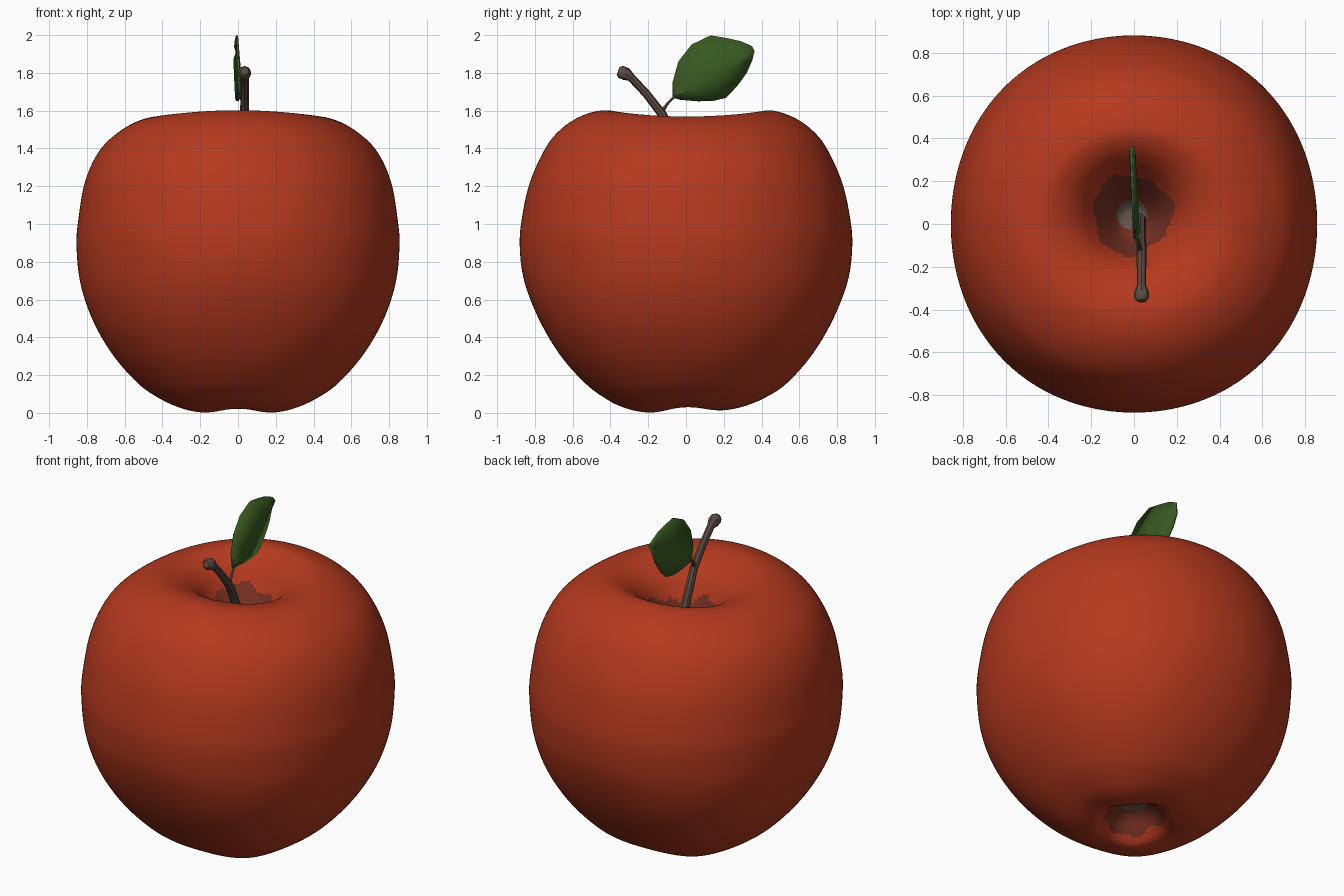
import bpy, bmesh, math
from mathutils import Vector

if "Cube" in bpy.data.objects:
    bpy.data.objects.remove(bpy.data.objects["Cube"])


def material(name, rgb):
    m = bpy.data.materials.new(name)
    m.diffuse_color = (*rgb, 1)
    m.use_nodes = True
    m.node_tree.nodes["Principled BSDF"].inputs["Base Color"].default_value = m.diffuse_color
    return m


red = material("apple red", (0.46, 0.041, 0.013))
brown = material("cavity brown", (0.18, 0.029, 0.016))
grey = material("core grey", (0.15, 0.11, 0.09))
bark = material("stem bark", (0.105, 0.070, 0.055))
green = material("leaf green", (0.040, 0.102, 0.015))


def finish(bm, name, mats, angle=180):
    bmesh.ops.recalc_face_normals(bm, faces=bm.faces[:])
    me = bpy.data.meshes.new(name)
    bm.to_mesh(me)
    bm.free()
    ob = bpy.data.objects.new(name, me)
    bpy.context.collection.objects.link(ob)
    for m in mats:
        me.materials.append(m)
    bpy.ops.object.select_all(action='DESELECT')
    ob.select_set(True)
    bpy.context.view_layer.objects.active = ob
    bpy.ops.object.shade_smooth_by_angle(angle=math.radians(angle))
    return ob


def spline(pts, n):
    """Catmull-Rom curve through the points."""
    pts = [Vector(p) for p in pts]
    p = [2 * pts[0] - pts[1]] + pts + [2 * pts[-1] - pts[-2]]
    out = []
    for i in range(1, len(p) - 2):
        a, b, c, d = p[i - 1:i + 3]
        for k in range(n):
            t = k / n
            out.append(0.5 * (2 * b + (c - a) * t + (2 * a - 5 * b + 4 * c - d) * t * t
                              + (3 * b - a - 3 * c + d) * t ** 3))
    return out + [pts[-1]]


def step(a, b, v):
    t = min(1, max(0, (v - a) / (b - a)))
    return t * t * (3 - 2 * t)


# Apple body: revolved profile (radius, height) from bottom cavity to top cavity
profile = [(0.02, 0.15), (0.07, 0.145), (0.12, 0.115), (0.17, 0.06), (0.23, 0.022),
           (0.33, 0.03), (0.42, 0.075), (0.53, 0.16), (0.66, 0.31), (0.77, 0.50),
           (0.845, 0.70), (0.868, 0.88), (0.857, 1.03), (0.815, 1.22), (0.735, 1.40),
           (0.655, 1.50), (0.55, 1.57), (0.43, 1.602), (0.33, 1.575), (0.25, 1.51),
           (0.19, 1.42), (0.12, 1.30), (0.07, 1.235), (0.02, 1.22)]
SEG = 160
bm = bmesh.new()
rings = []
for r, z in spline(profile, 7):
    ring = []
    for i in range(SEG):
        a = 2 * math.pi * i / SEG
        c, s = math.cos(a), math.sin(a)
        # sides of the rim sit lower than front and back
        rim = step(1.3, 1.55, z) * step(0.1, 0.4, r)
        # four soft lobes around the base
        lobe = step(0.08, 0.22, r) * (1 - step(0.3, 0.55, r)) * (1 - step(0.3, 0.5, z))
        top = step(1.1, 1.5, z) * (1 - step(0.2, 0.5, r))
        zz = z - 0.033 * c * c * rim + lobe * (0.011 * (1 + math.cos(4 * a)) - 0.012 + 0.008 * s)
        # slightly square section, more so in the lower half
        low = step(0.25, 0.45, r) * (1 - step(0.4, 0.85, z))
        q = 1 + (0.007 + 0.012 * low) * (1 - math.cos(4 * a)) * step(0.2, 0.5, r)
        bulge = 0.985 + 0.022 * low + 0.012 * step(1.0, 1.3, z)
        rr = r * q
        ring.append(bm.verts.new((rr * c * bulge - 0.01 * top,
                                  rr * s * 1.014 + 0.04 * top, max(zz, 0))))
    rings.append(ring)
for lo, hi in zip(rings, rings[1:]):
    for i in range(SEG):
        j = (i + 1) % SEG
        bm.faces.new((lo[i], lo[j], hi[j], hi[i]))
bm.faces.new(rings[0])
bm.faces.new(rings[-1])
# Cavities: ragged brown patch with a grey core
for f in bm.faces:
    p = f.calc_center_median()
    upper = p.z > 0.8
    x, y = (p.x + 0.01, p.y - 0.045) if upper else (p.x, p.y)
    r, a = math.hypot(x, y), math.atan2(y, x)
    edge = (0.185 if upper else 0.17) + 0.012 * math.sin(3 * a + 1) + 0.008 * math.sin(7 * a)
    f.material_index = 2 if r < 0.07 else 1 if r < edge else 0
finish(bm, "apple_body", [red, brown, grey])


def tube(name, path, radii, sides, mat):
    bm = bmesh.new()
    path = [Vector(p) for p in path]
    prev = None
    for k, p in enumerate(path):
        d = (path[min(k + 1, len(path) - 1)] - path[max(k - 1, 0)]).normalized()
        u = Vector((1, 0, 0))
        u = (u - d * u.dot(d)).normalized()
        v = d.cross(u)
        ring = [bm.verts.new(p + radii[k] * (math.cos(t) * u + math.sin(t) * v))
                for t in (2 * math.pi * i / sides for i in range(sides))]
        if prev:
            for i in range(sides):
                j = (i + 1) % sides
                bm.faces.new((prev[i], prev[j], ring[j], ring[i]))
        else:
            bm.faces.new(ring)
        prev = ring
    bm.faces.new(prev)
    return finish(bm, name, [mat], 40)


# Stem with knobbed tip, and the thin leaf stalk
tube("stem", [(0.03, 0.03, 1.2), (0.03, -0.05, 1.42), (0.035, -0.125, 1.58), (0.035, -0.21, 1.69),
              (0.035, -0.29, 1.775), (0.035, -0.315, 1.793), (0.035, -0.345, 1.805),
              (0.035, -0.36, 1.81)],
     [0.027, 0.025, 0.024, 0.022, 0.022, 0.034, 0.034, 0.022], 8, bark)
tube("leaf_stalk", [(0.032, -0.13, 1.59), (0.024, -0.10, 1.635), (0.014, -0.05, 1.685)],
     [0.014, 0.008, 0.007], 6, bark)

# Leaf: midrib with upper and lower edges (y, z), creased along the middle
upper = [(-0.07, 1.75), (-0.04, 1.86), (0.03, 1.95), (0.13, 1.998), (0.21, 1.985),
         (0.29, 1.967), (0.35, 1.94)]
lower = [(-0.03, 1.66), (0.06, 1.651), (0.14, 1.652), (0.21, 1.668), (0.27, 1.73),
         (0.32, 1.80), (0.35, 1.87)]
bm = bmesh.new()
rows = []
for k, (up, dn) in enumerate(zip(upper, lower)):
    t = (k + 0.7) / 7.6
    mid = (-0.07 + 0.43 * t, 1.67 + 0.24 * t)
    x0 = 0.014 - 0.024 * t
    rows.append([bm.verts.new((x0 + x, *p)) for x, p in
                 ((-0.008, up), (0.009, mid), (-0.012, dn))])
base = bm.verts.new((0.014, -0.072, 1.67))
tip = bm.verts.new((-0.004, 0.362, 1.915))
for end, row in ((base, rows[0]), (tip, rows[-1])):
    for i in range(2):
        bm.faces.new((end, row[i], row[i + 1]))
for a, b in zip(rows, rows[1:]):
    for i in range(2):
        bm.faces.new((a[i], a[i + 1], b[i + 1], b[i]))
leaf = finish(bm, "leaf", [green], 25)
mod = leaf.modifiers.new("thickness", 'SOLIDIFY')
mod.thickness = 0.012
mod.offset = 0
